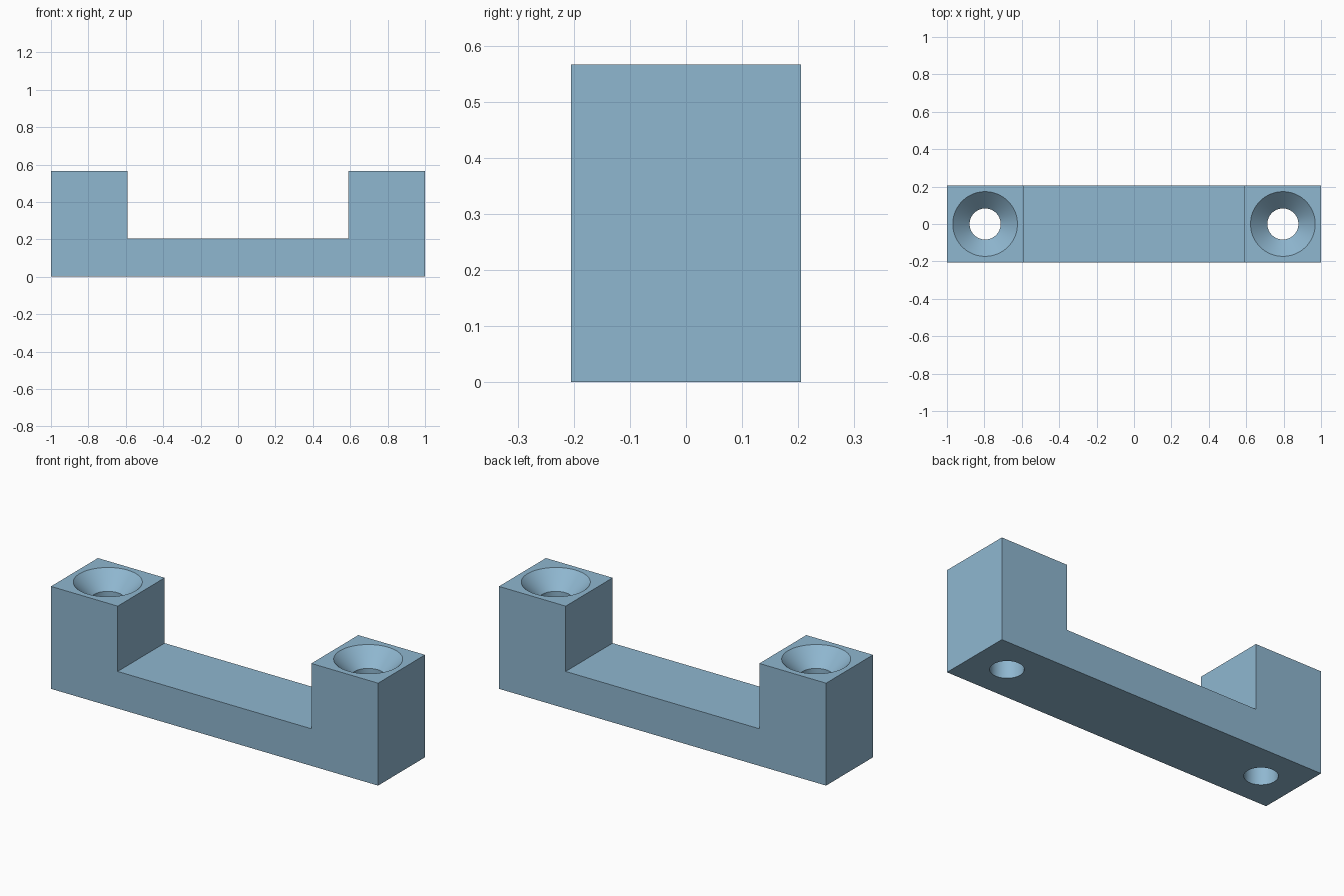
import bpy, bmesh, math

if "Cube" in bpy.data.objects:
    bpy.data.objects.remove(bpy.data.objects["Cube"])

W = 0.205          # half depth, front to back
H = 0.566          # post height
FLOOR = 0.205      # bridge thickness
INNER = 0.592      # inner face of the posts
HOLE_X = 0.796     # screw hole centre
HOLE_R, SINK_R, SINK_DEPTH = 0.083, 0.173, 0.09

blue = bpy.data.materials.new("steel blue")
blue.diffuse_color = (0.275, 0.474, 0.631, 1)
blue.use_nodes = True
blue.node_tree.nodes["Principled BSDF"].inputs["Base Color"].default_value = blue.diffuse_color


def make_object(name, bm):
    bmesh.ops.recalc_face_normals(bm, faces=bm.faces[:])
    mesh = bpy.data.meshes.new(name)
    bm.to_mesh(mesh)
    bm.free()
    mesh.materials.append(blue)
    obj = bpy.data.objects.new(name, mesh)
    bpy.context.collection.objects.link(obj)
    return obj


# U-shaped bracket: front profile extruded front to back
profile = [(-1, 0), (1, 0), (1, H), (INNER, H), (INNER, FLOOR),
           (-INNER, FLOOR), (-INNER, H), (-1, H)]
bm = bmesh.new()
front = bm.faces.new([bm.verts.new((x, -W, z)) for x, z in profile])
back = bmesh.ops.extrude_face_region(bm, geom=[front])["geom"]
bmesh.ops.translate(bm, vec=(0, 2 * W, 0),
                    verts=[g for g in back if isinstance(g, bmesh.types.BMVert)])
bracket = make_object("bracket", bm)


def screw_hole_cutter(x):
    """Revolved shaft with a conical countersink that passes the top face."""
    steps, over = 96, 0.02
    slope = (SINK_R - HOLE_R) / SINK_DEPTH
    outline = [(HOLE_R, -over), (HOLE_R, H - SINK_DEPTH),
               (SINK_R + slope * over, H + over)]
    bm = bmesh.new()
    rings = [[bm.verts.new((x + r * math.cos(2 * math.pi * i / steps),
                            r * math.sin(2 * math.pi * i / steps), z))
              for i in range(steps)] for r, z in outline]
    for low, high in zip(rings, rings[1:]):
        for i in range(steps):
            j = (i + 1) % steps
            bm.faces.new((low[i], low[j], high[j], high[i]))
    bm.faces.new(rings[0])
    bm.faces.new(rings[-1])
    cutter = make_object("screw_hole_cutter", bm)
    cutter.hide_render = True
    return cutter


# Countersunk screw hole through each post
bpy.context.view_layer.objects.active = bracket
for side in (-1, 1):
    cutter = screw_hole_cutter(side * HOLE_X)
    cut = bracket.modifiers.new("screw_hole", 'BOOLEAN')
    cut.operation = 'DIFFERENCE'
    cut.solver = 'EXACT'
    cut.object = cutter
    bpy.ops.object.modifier_apply(modifier=cut.name)
    bpy.data.objects.remove(cutter)

# Smooth hole walls, crisp edges
bracket.select_set(True)
bpy.ops.object.shade_smooth_by_angle(angle=math.radians(30))
